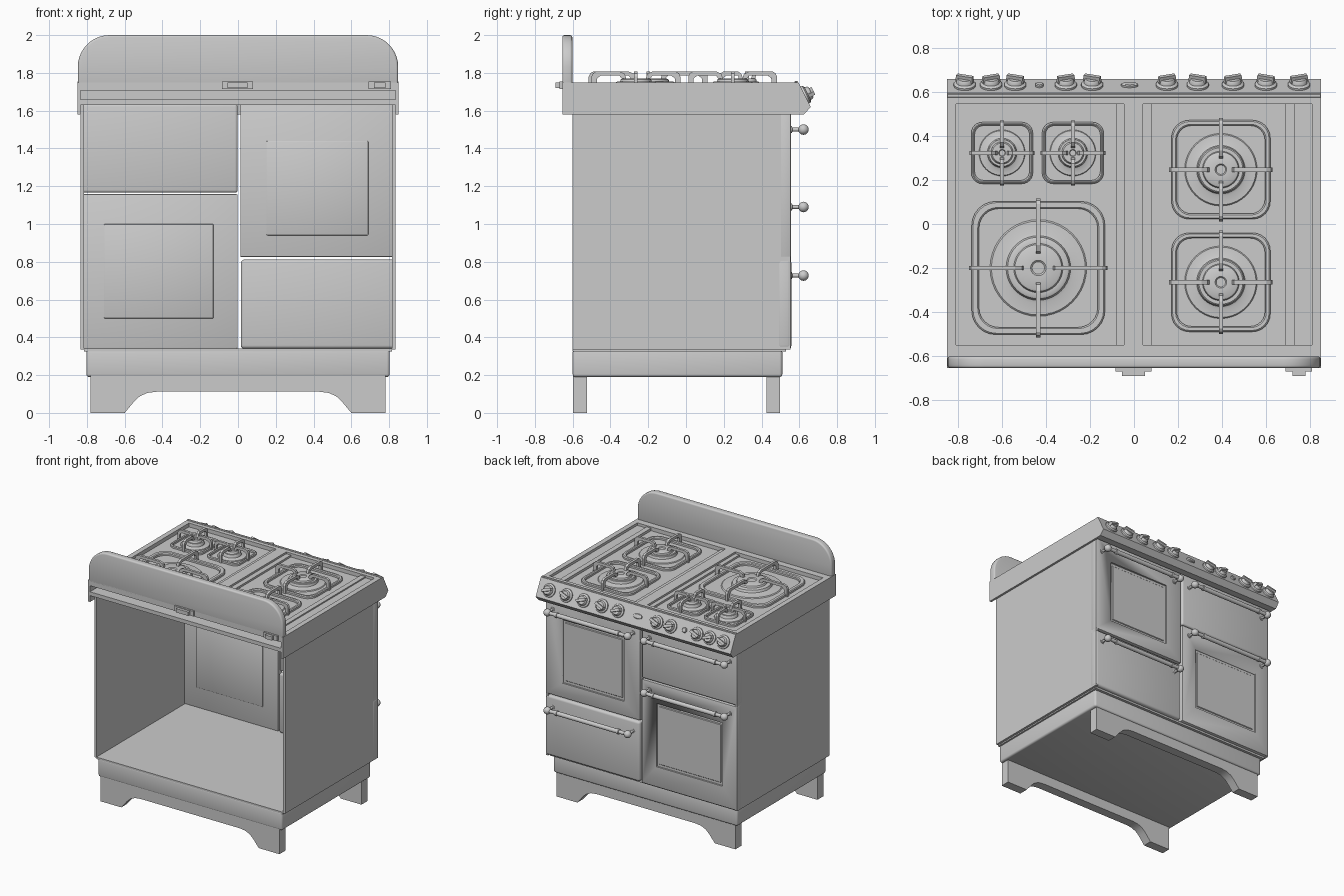
import bpy, bmesh, math
from mathutils import Matrix, Vector

if "Cube" in bpy.data.objects:
    bpy.data.objects.remove(bpy.data.objects["Cube"])


def finish(name, bm, bevel=0.0, segs=3, smooth=True):
    bmesh.ops.remove_doubles(bm, verts=bm.verts, dist=1e-5)
    bmesh.ops.recalc_face_normals(bm, faces=bm.faces)
    me = bpy.data.meshes.new(name)
    bm.to_mesh(me)
    bm.free()
    ob = bpy.data.objects.new(name, me)
    bpy.context.collection.objects.link(ob)
    bpy.ops.object.select_all(action='DESELECT')
    bpy.context.view_layer.objects.active = ob
    ob.select_set(True)
    if bevel:
        m = ob.modifiers.new("bevel", 'BEVEL')
        m.width, m.segments, m.limit_method = bevel, segs, 'ANGLE'
        bpy.ops.object.modifier_apply(modifier="bevel")
    if smooth:
        bpy.ops.object.shade_smooth_by_angle(angle=math.radians(35))
    return ob


def prism(bm, pts, a, b, place):
    """Extrude a 2D outline from a to b; place(u, v, w) gives the 3D point."""
    lo = [bm.verts.new(place(u, v, a)) for u, v in pts]
    hi = [bm.verts.new(place(u, v, b)) for u, v in pts]
    n = len(pts)
    bm.faces.new(lo)
    bm.faces.new(hi[::-1])
    for i in range(n):
        j = (i + 1) % n
        bm.faces.new((lo[i], hi[i], hi[j], lo[j]))


def along_x(u, v, w): return (w, u, v)
def along_y(u, v, w): return (u, w, v)


def add_box(bm, x0, x1, y0, y1, z0, z1):
    prism(bm, [(x0, y0), (x1, y0), (x1, y1), (x0, y1)], z0, z1, lambda u, v, w: (u, v, w))


def box(name, *dims, bevel=0.0, segs=3):
    bm = bmesh.new()
    add_box(bm, *dims)
    return finish(name, bm, bevel, segs)


def lathe(bm, profile, mat, n=32):
    rings = [[bm.verts.new(mat @ Vector((r * math.cos(2 * math.pi * i / n),
              r * math.sin(2 * math.pi * i / n), z))) for i in range(n)] if r > 0
             else [bm.verts.new(mat @ Vector((0, 0, z)))] * n for r, z in profile]
    for p, q in zip(rings, rings[1:]):
        for i in range(n):
            j = (i + 1) % n
            vs = list(dict.fromkeys((p[i], p[j], q[j], q[i])))
            if len(vs) > 2:
                bm.faces.new(vs)


def cut(ob, *dims):
    c = box("cutter", *dims)
    c.hide_render = True
    bpy.context.view_layer.objects.active = ob
    m = ob.modifiers.new("cut", 'BOOLEAN')
    m.operation, m.object, m.solver = 'DIFFERENCE', c, 'EXACT'
    bpy.ops.object.modifier_apply(modifier="cut")
    bpy.data.objects.remove(c)


def round_rect(half, rad, n=6):
    pts = []
    for k, (sx, sy) in enumerate([(1, 1), (-1, 1), (-1, -1), (1, -1)]):
        for i in range(n + 1):
            t = math.pi / 2 * (k + i / n)
            pts.append((sx * (half - rad) + rad * math.cos(t), sy * (half - rad) + rad * math.sin(t)))
    return pts


# Open-backed cabinet: two sides, floor, plinth
for s, side in ((-1, "left"), (1, "right")):
    box(side + "_side_panel", *sorted((s * .815, s * .833)), -.6, .553, .335, 1.63)
box("cabinet_floor", -.815, .815, -.6, .53, .325, .34)
box("plinth", -.803, .803, -.6, .51, .19, .335, bevel=.015)

# Arched leg boards, rear and front
half = [(.78, .2), (.78, 0), (.6, 0), (.575, .03), (.55, .06), (.52, .088), (.48, .106), (.43, .112)]
outline = half + [(-x, z) for x, z in reversed(half)]
for name, y0, y1 in (("rear_leg_board", -.598, -.525), ("front_leg_board", .425, .498)):
    bm = bmesh.new()
    prism(bm, outline, y0, y1, along_y)
    finish(name, bm)

# Doors with recessed windows, and drawers
for name, x0, x1, z0, z1, win in (
        ("upper_door", .012, .835, .825, 1.645, (.15, .69, .94, 1.44)),
        ("lower_door", -.835, -.002, .34, 1.158, (-.71, -.13, .5, 1.0))):
    door = box(name, x0, x1, .5, .556, z0, z1, bevel=.006, segs=2)
    a, b, c, d = win
    cut(door, a, b, .543, .6, c, d)
    box(name + "_window", a + .02, b - .02, .535, .549, c + .02, d - .02, bevel=.004, segs=1)
    box(name + "_inner_pane", a, b, .49, .505, c, d, bevel=.006, segs=2)
box("lower_drawer", .015, .835, .483, .558, .34, .812, bevel=.018)
box("upper_drawer", -.835, -.002, .483, .556, 1.166, 1.635, bevel=.014)

# Bar handles with ball ends and stems
ball = [(.028 * math.sin(t), -.35 - .028 * math.cos(t))
        for t in [math.radians(a) for a in range(0, 151, 15)]]
ball[0] = (0, -.378)
left = ball + [(.014, -.28), (.021, -.277), (.021, -.262), (.017, -.26)]
grip = left + [(r, -z) for r, z in reversed(left)]
for name, cx, z in (("upper_door_handle", .424, 1.5), ("upper_drawer_handle", -.42, 1.5),
                    ("lower_door_handle", -.42, 1.09), ("lower_drawer_handle", .424, .727)):
    bm = bmesh.new()
    lathe(bm, grip, Matrix.Translation((cx, .622, z)) @ Matrix.Rotation(math.pi / 2, 4, 'Y'), 20)
    for s in (-1, 1):
        lathe(bm, [(0, 0), (.018, 0), (.018, -.008), (.01, -.01), (.01, -.07), (0, -.07)],
              Matrix.Translation((cx + s * .35, .553, z)) @ Matrix.Rotation(math.pi / 2, 4, 'X'), 16)
    finish(name, bm)

# Cooktop with slanted control panel, trays and an open service gap at the back
bm = bmesh.new()
prism(bm, [(-.655, 1.58), (-.655, 1.75), (.595, 1.75), (.66, 1.62), (.625, 1.58)], -.85, .85, along_x)
top = finish("cooktop", bm, smooth=False)
cut(top, -.81, -.045, -.55, .545, 1.72, 1.8)
cut(top, .04, .81, -.55, .545, 1.72, 1.8)
cut(top, -.833, .833, -.7, .57, 1.5, 1.63)
cut(top, -.833, .833, -.7, .57, 1.66, 1.708)
box("centre_left_step", -.08, -.045, -.55, .545, 1.715, 1.735)
box("centre_right_step", .04, .08, -.55, .545, 1.715, 1.735)
box("right_tray_ridge", .69, .73, -.55, .545, 1.715, 1.74)
box("right_tray_step", .73, .81, -.55, .545, 1.715, 1.73)
box("front_rail", -.85, .85, .575, .592, 1.748, 1.756, bevel=.003, segs=1)

# Backsplash with rounded upper corners
arc = [(.68 + .168 * math.cos(t), 1.832 + .168 * math.sin(t))
       for t in [math.pi / 2 * i / 10 for i in range(11)]]
bm = bmesh.new()
prism(bm, [(.848, 1.73)] + arc + [(-x, z) for x, z in reversed(arc)] + [(-.848, 1.73)],
      -.655, -.602, along_y)
finish("backsplash", bm, bevel=.012)

# Gas connections at the back
for name, x0, x1 in (("centre_gas_inlet", -.085, .08), ("side_gas_inlet", .69, .81)):
    bm = bmesh.new()
    add_box(bm, x0, x1, -.67, -.65, 1.715, 1.755)
    add_box(bm, x0 + .03, x1 - .03, -.692, -.66, 1.72, 1.75)
    finish(name, bm)


# Burner: dish, crown, ring-shaped pan support and four arched arms
def burner(name, cx, cy, ring, dish, crown, reach, inner):
    at = Matrix.Translation((cx, cy, 1.72))
    bm = bmesh.new()
    c = crown
    lathe(bm, [(dish, 0), (dish * .97, .006), (c * 1.15, .008), (c * 1.05, .012), (c, .03), (c * .95, .034),
               (c * .8, .034), (c * .76, .046), (c * .7, .05), (c * .25, .05), (c * .2, .044), (0, .044)], at, 40)
    finish(name, bm)

    bm = bmesh.new()
    w = .11 * ring
    loops = []
    for h, z in ((ring, -.003), (ring, .014), (ring - .006, .02), (ring - w + .006, .02),
                 (ring - w, .014), (ring - w, -.003)):
        loops.append([bm.verts.new(at @ Vector((x, y, z)))
                      for x, y in round_rect(h, .36 * ring - (ring - h) * .6)])
    n = len(loops[0])
    for k in range(5):
        for i in range(n):
            j = (i + 1) % n
            bm.faces.new((loops[k][i], loops[k][j], loops[k + 1][j], loops[k + 1][i]))
    finish(name + "_support_ring", bm)

    bm = bmesh.new()
    o, t = reach, min(.03, reach * .12)
    arm = [(o, 0), (o, .06), (o - .008, .078), (o - .025, .088), (inner + t, .088), (inner, .075),
           (inner - .01, .045), (inner + .012, .045), (inner + t, .066), (o - t - .02, .066),
           (o - t, .05), (o - t, 0)]
    for k in range(4):
        m = at @ Matrix.Rotation(k * math.pi / 2, 4, 'Z')
        prism(bm, arm, -.0095, .0095, lambda u, v, s: m @ Vector((u, s, v)))
    finish(name + "_grate_arms", bm, smooth=False)


burner("large_burner", -.435, -.2, .303, .22, .14, .315, .075)
burner("right_rear_burner", .395, -.265, .225, .165, .105, .235, .06)
burner("right_front_burner", .395, .247, .225, .165, .105, .235, .06)
burner("small_left_burner", -.6, .323, .14, .105, .064, .148, .03)
burner("small_right_burner", -.278, .323, .14, .105, .064, .148, .03)

# Control knobs on the slanted panel
tilt = Vector((0, .894, .447)).to_track_quat('Z', 'X').to_matrix().to_4x4()
for i, x in enumerate((-.77, -.65, -.54, -.31, -.19, .15, .29, .45, .6, .75)):
    m = Matrix.Translation((x, .63, 1.683)) @ tilt
    bm = bmesh.new()
    lathe(bm, [(0, -.005), (.05, -.005), (.05, .008), (.044, .013), (.038, .015), (.035, .03),
               (.03, .035), (0, .035)], m, 28)
    m = m @ Matrix.Rotation(math.radians(70 + 40 * (i % 2)), 4, 'Z')
    prism(bm, [(-.042, .02), (.042, .02), (.038, .05), (-.038, .05)], -.01, .01,
          lambda u, v, w: m @ Vector((u, w, v)))
    finish("knob_%d" % (i + 1), bm)

# Small push button and plain oval plate
for name, x, sx, sy in (("push_button", -.43, 1, 1), ("oval_plate", -.02, 2, .9)):
    bm = bmesh.new()
    m = (Matrix.Translation((x, .629, 1.685)) @ Matrix.Diagonal((sx, 1, 1, 1)) @ tilt)
    lathe(bm, [(.019, -.005), (.019, .008), (.015, .012), (0, .012)], m, 24)
    finish(name, bm)
